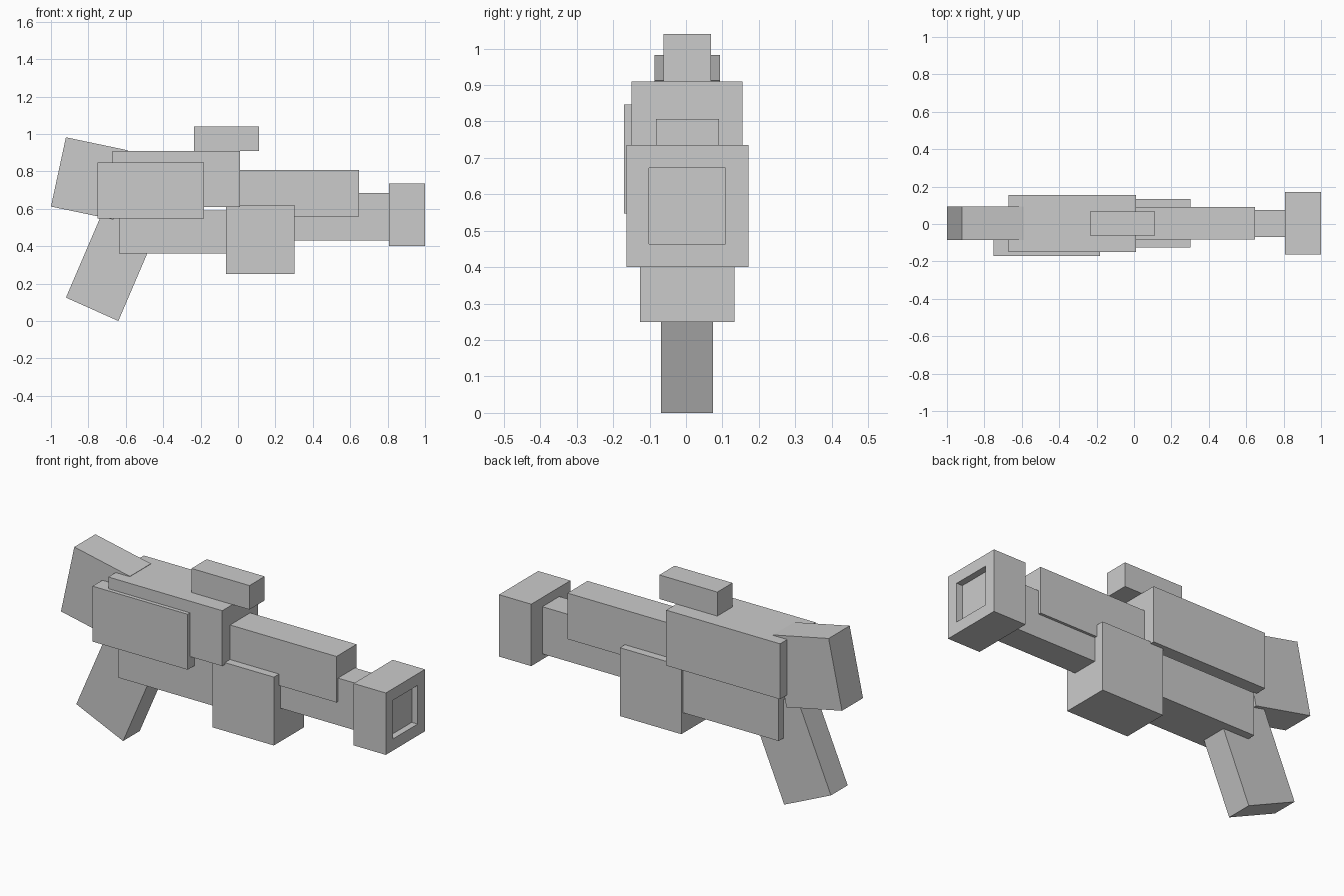
import bpy, bmesh
from mathutils import Vector

if "Cube" in bpy.data.objects:
    bpy.data.objects.remove(bpy.data.objects["Cube"])


def prism(name, profile, y0, y1):
    """Extrude an (x, z) outline along y."""
    bm = bmesh.new()
    face = bm.faces.new([bm.verts.new((x, y0, z)) for x, z in profile])
    ext = bmesh.ops.extrude_face_region(bm, geom=[face])
    verts = [v for v in ext["geom"] if isinstance(v, bmesh.types.BMVert)]
    bmesh.ops.translate(bm, verts=verts, vec=(0, y1 - y0, 0))
    bmesh.ops.recalc_face_normals(bm, faces=bm.faces)
    mesh = bpy.data.meshes.new(name)
    bm.to_mesh(mesh)
    bm.free()
    obj = bpy.data.objects.new(name, mesh)
    bpy.context.collection.objects.link(obj)
    return obj


def box(name, x0, x1, y0, y1, z0, z1):
    return prism(name, [(x0, z0), (x1, z0), (x1, z1), (x0, z1)], y0, y1)


def slanted(name, a, b, direction, length, y0, y1):
    """Block with end edge a-b, swept along a slanted direction in x/z."""
    a, b = Vector(a), Vector(b)
    d = Vector(direction).normalized() * length
    return prism(name, [a, b, b + d, a + d], y0, y1)


# Straight body blocks
box("receiver", -0.672, 0.01, -0.149, 0.155, 0.61, 0.91)
box("lower_body", -0.637, -0.03, -0.112, 0.117, 0.36, 0.59)
box("side_panel", -0.752, -0.182, -0.17, -0.08, 0.547, 0.847)
box("magazine", -0.065, 0.303, -0.126, 0.133, 0.25, 0.62)
box("upper_barrel", -0.02, 0.647, -0.082, 0.09, 0.558, 0.807)
box("lower_barrel", 0.25, 0.82, -0.069, 0.076, 0.43, 0.685)
box("sight", -0.235, 0.112, -0.062, 0.068, 0.91, 1.04)

# Tilted stock and grip
slanted("stock", (-1.0, 0.612), (-0.92, 0.982), (0.977, -0.205), 0.34, -0.086, 0.094)
slanted("grip", (-0.92, 0.125), (-0.64, 0.0), (0.394, 0.919), 0.52, -0.069, 0.074)

# Muzzle block with a shallow square recess in its front end
muzzle = box("muzzle", 0.807, 1.0, -0.164, 0.171, 0.40, 0.735)
bm = bmesh.new()
bm.from_mesh(muzzle.data)
bm.normal_update()
end = max(bm.faces, key=lambda f: f.calc_center_median().x)
bmesh.ops.inset_region(bm, faces=[end], thickness=0.089)
inner = bmesh.ops.extrude_discrete_faces(bm, faces=[end])["faces"][0]
bmesh.ops.translate(bm, verts=inner.verts, vec=(-0.035, 0, 0))
bm.normal_update()
bm.to_mesh(muzzle.data)
bm.free()
